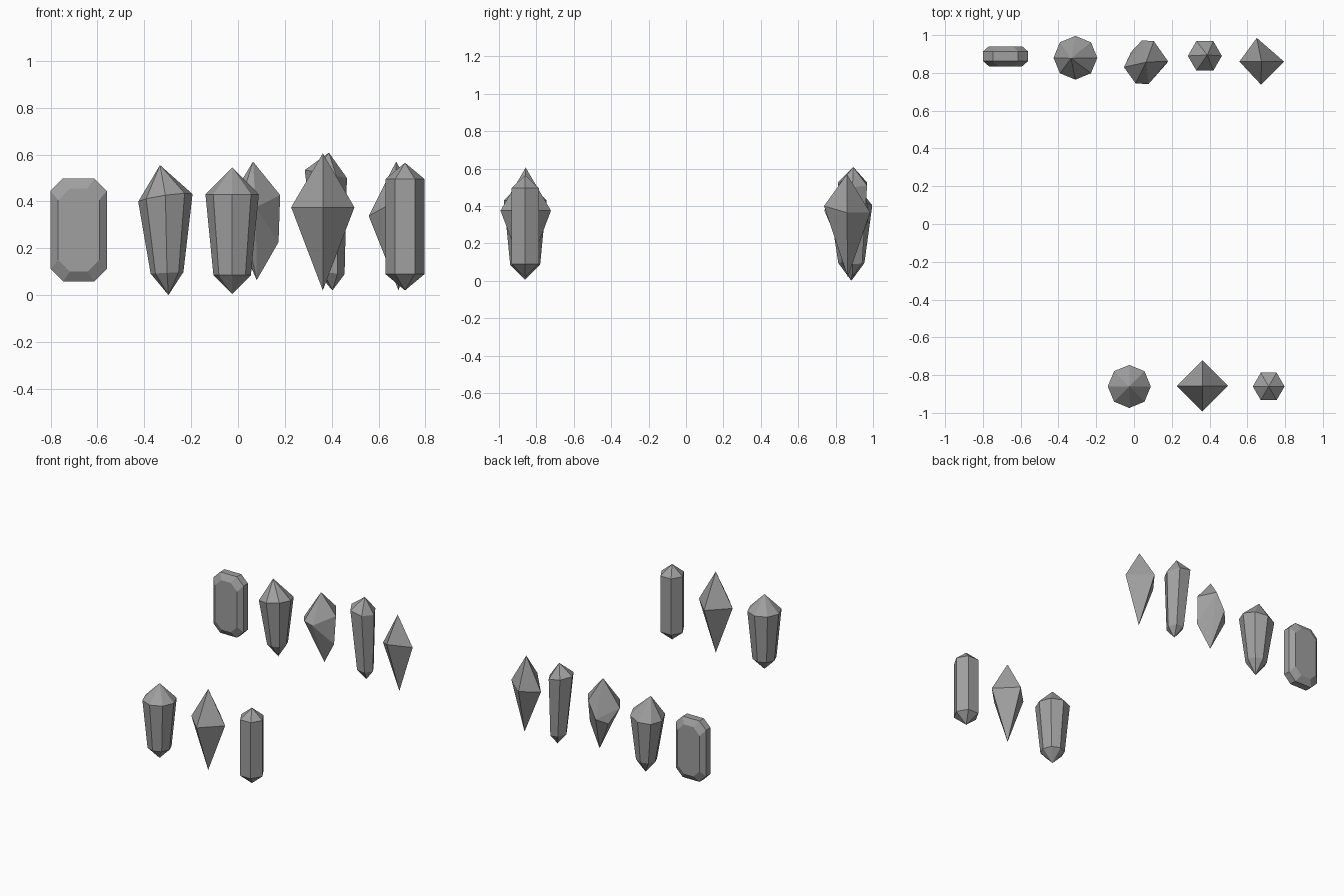
import bpy, bmesh
from math import cos, sin, pi, radians

cube = bpy.data.objects.get("Cube")
if cube:
    bpy.data.objects.remove(cube, do_unlink=True)

grey = bpy.data.materials.new("stone_grey")
grey.use_nodes = True
colour = (0.35, 0.35, 0.35, 1)
grey.diffuse_color = colour
grey.node_tree.nodes["Principled BSDF"].inputs["Base Color"].default_value = colour


def finish(name, bm):
    bmesh.ops.recalc_face_normals(bm, faces=bm.faces)
    mesh = bpy.data.meshes.new(name)
    bm.to_mesh(mesh)
    bm.free()
    mesh.materials.append(grey)
    obj = bpy.data.objects.new(name, mesh)
    bpy.context.collection.objects.link(obj)
    return obj


def ring(sides, centre, radius, slope=(0, 0), turn=0):
    """Polygon around the vertical axis, with its plane tipped by slope."""
    points = []
    for i in range(sides):
        a = 2 * pi * i / sides + radians(turn)
        dx, dy = radius * cos(a), radius * sin(a)
        points.append((centre[0] + dx, centre[1] + dy,
                       centre[2] + slope[0] * dx + slope[1] * dy))
    return points


def crystal(name, top, rings, bottom):
    """Pointed shard: top tip, rings from high to low, bottom tip."""
    bm = bmesh.new()
    loops = [[bm.verts.new(p) for p in r] for r in rings]
    tip, foot = bm.verts.new(top), bm.verts.new(bottom)
    n = len(loops[0])
    for i in range(n):
        j = (i + 1) % n
        bm.faces.new((loops[0][i], loops[0][j], tip))
        bm.faces.new((loops[-1][j], loops[-1][i], foot))
        for up, low in zip(loops, loops[1:]):
            bm.faces.new((up[j], up[i], low[i], low[j]))
    return finish(name, bm)


def hull_stone(name, points):
    bm = bmesh.new()
    for p in points:
        bm.verts.new(p)
    bmesh.ops.convex_hull(bm, input=bm.verts)
    return finish(name, bm)


# Front row: upright shards
x, y = -0.025, -0.86
crystal("eight_sided_shard", (x, y, 0.545),
        [ring(8, (x, y, 0.43), 0.114), ring(8, (x, y, 0.085), 0.08)], (x, y, 0.005))
x, y = 0.362, -0.857
crystal("diamond_shard", (x, y, 0.605), [ring(4, (x, y, 0.375), 0.135)], (x, y, 0.02))
x, y = 0.713, -0.86
crystal("six_sided_shard", (x, y, 0.565),
        [ring(6, (x, y, 0.495), 0.084), ring(6, (x, y, 0.09), 0.084)], (x, y, 0.02))

# Back row: leaning and uneven shards
crystal("leaning_eight_sided_shard", (-0.333, 0.877, 0.555),
        [ring(8, (-0.31, 0.88, 0.415), 0.116, (0.14, -0.1)),
         ring(8, (-0.303, 0.884, 0.095), 0.07, (0.05, 0))], (-0.297, 0.884, 0))
crystal("leaning_six_sided_shard", (0.388, 0.895, 0.608),
        [ring(6, (0.375, 0.89, 0.517), 0.09, (-0.19, 0)),
         ring(6, (0.395, 0.89, 0.095), 0.06, (-0.1, 0))], (0.403, 0.89, 0.02))
crystal("uneven_diamond_shard", (0.675, 0.86, 0.57),
        [[(0.794, 0.86, 0.364), (0.65, 0.985, 0.364),
          (0.558, 0.86, 0.338), (0.672, 0.738, 0.4)]], (0.685, 0.865, 0.02))
hull_stone("rough_shard", [
    (0.064, 0.857, 0.57), (0.08, 0.872, 0.064),
    (0.042, 0.972, 0.32), (0.105, 0.968, 0.44), (0.18, 0.862, 0.427),
    (0.173, 0.85, 0.226), (0.076, 0.74, 0.375), (0.008, 0.745, 0.39),
    (-0.053, 0.83, 0.375), (-0.016, 0.91, 0.28)])


# Flat cut gem: chamfered outline with a smaller table on each face
def cut_outline(half_w, half_h, cut, depth):
    cx, cy, cz = -0.68, 0.888, 0.278
    corners = []
    for sx, sz in ((1, 1), (-1, 1), (-1, -1), (1, -1)):
        pair = [(sx * half_w, sz * (half_h - cut)), (sx * (half_w - cut), sz * half_h)]
        corners += pair if sx == sz else pair[::-1]
    return [(cx + u, cy + depth, cz + v) for u, v in corners]


bm = bmesh.new()
loops = [[bm.verts.new(p) for p in cut_outline(w, h, c, d)] for w, h, c, d in (
    (0.088, 0.178, 0.05, -0.053), (0.12, 0.22, 0.053, -0.025),
    (0.12, 0.22, 0.053, 0.025), (0.088, 0.178, 0.05, 0.053))]
bm.faces.new(loops[0])
bm.faces.new(loops[-1])
for a, b in zip(loops, loops[1:]):
    for i in range(8):
        j = (i + 1) % 8
        bm.faces.new((a[i], a[j], b[j], b[i]))
finish("flat_cut_gem", bm)
